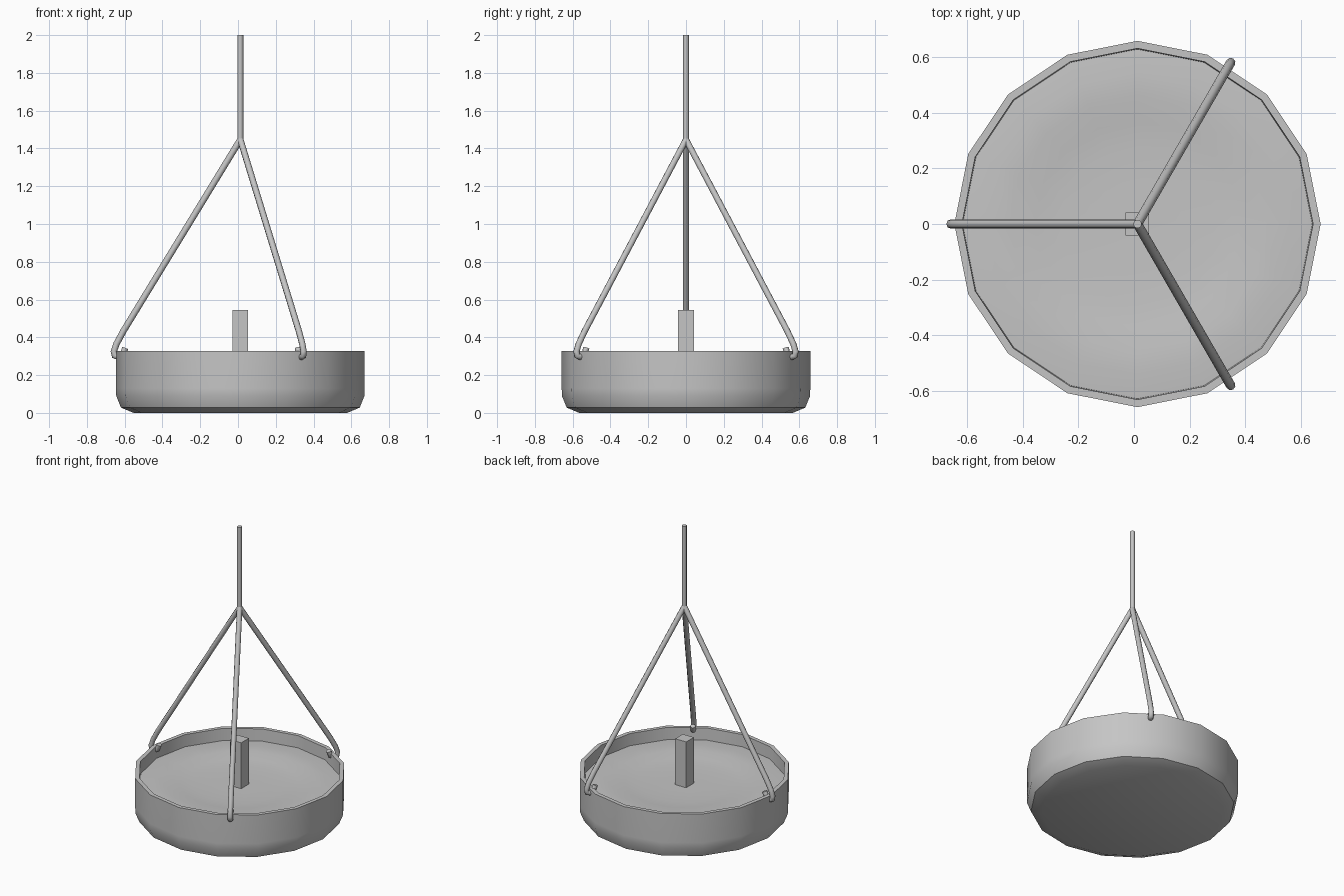
import bpy, bmesh
from math import sin, cos, pi, radians

if "Cube" in bpy.data.objects:
    bpy.data.objects.remove(bpy.data.objects["Cube"])

CX = 0.0125          # axis of the dish and hanger
SIDES = 16

grey = bpy.data.materials.new("plain grey")
grey.diffuse_color = (0.56, 0.56, 0.56, 1)
grey.use_nodes = True
grey.node_tree.nodes["Principled BSDF"].inputs["Base Color"].default_value = grey.diffuse_color


def add_mesh(name, bm):
    bmesh.ops.recalc_face_normals(bm, faces=bm.faces)
    mesh = bpy.data.meshes.new(name)
    bm.to_mesh(mesh)
    bm.free()
    obj = bpy.data.objects.new(name, mesh)
    obj.location.x = CX
    mesh.materials.append(grey)
    bpy.context.collection.objects.link(obj)
    return obj


def smooth(obj, angle):
    bpy.ops.object.select_all(action='DESELECT')
    obj.select_set(True)
    bpy.context.view_layer.objects.active = obj
    bpy.ops.object.shade_smooth_by_angle(angle=radians(angle))


def lathe(name, profile):
    """Revolve a (radius, height) profile; both ends close in a fan."""
    bm = bmesh.new()
    rings = []
    for r, z in profile:
        if r == 0:
            rings.append([bm.verts.new((0, 0, z))] * SIDES)
        else:
            rings.append([bm.verts.new((r * cos(2 * pi * i / SIDES),
                                        r * sin(2 * pi * i / SIDES), z))
                          for i in range(SIDES)])
    for a, b in zip(rings, rings[1:]):
        for i in range(SIDES):
            j = (i + 1) % SIDES
            quad = list(dict.fromkeys((a[i], a[j], b[j], b[i])))
            bm.faces.new(quad)
    return add_mesh(name, bm)


def rod(name, points, radius=0.017):
    """Round rod along a path, turned into a capped mesh."""
    curve = bpy.data.curves.new(name, 'CURVE')
    curve.dimensions = '3D'
    curve.bevel_depth = radius
    curve.bevel_resolution = 2
    curve.use_fill_caps = True
    spline = curve.splines.new('POLY')
    spline.points.add(len(points) - 1)
    for p, co in zip(spline.points, points):
        p.co = (*co, 1)
    curve.materials.append(grey)
    obj = bpy.data.objects.new(name, curve)
    obj.location.x = CX
    bpy.context.collection.objects.link(obj)
    bpy.ops.object.select_all(action='DESELECT')
    obj.select_set(True)
    bpy.context.view_layer.objects.active = obj
    bpy.ops.object.convert(target='MESH')
    smooth(bpy.context.view_layer.objects.active, 60)


# Dish: flat base, crisp chamfer, upright wall, thin rim and a shallow sunken floor
dish = lathe("dish", [
    (0, 0), (0.565, 0), (0.632, 0.028), (0.657, 0.09), (0.658, 0.13), (0.658, 0.327),
    (0.631, 0.327), (0.628, 0.245), (0.54, 0.252), (0.46, 0.25),
    (0.37, 0.239), (0.28, 0.233), (0.14, 0.231), (0, 0.231)])
smooth(dish, 32)

# Square post in the middle of the floor
bm = bmesh.new()
bmesh.ops.create_cube(bm, size=1)
bmesh.ops.scale(bm, vec=(0.083, 0.083, 0.325), verts=bm.verts)
bmesh.ops.translate(bm, vec=(-0.001, 0, 0.3825), verts=bm.verts)
add_mesh("centre_post", bm)

# Upright hanging rod
rod("hanging_rod", [(0, 0, 1.435), (0, 0, 2)], 0.0155)

# Three sloping rods that hook through the wall and turn up inside
hook = [(0, 1.447), (0.62, 0.432), (0.656, 0.365), (0.67, 0.325), (0.666, 0.303),
        (0.648, 0.296), (0.622, 0.31), (0.609, 0.344)]
for n, deg in enumerate((180, 60, -60)):
    a = radians(deg)
    rod(f"hook_rod_{n + 1}", [(r * cos(a), r * sin(a), z) for r, z in hook])
